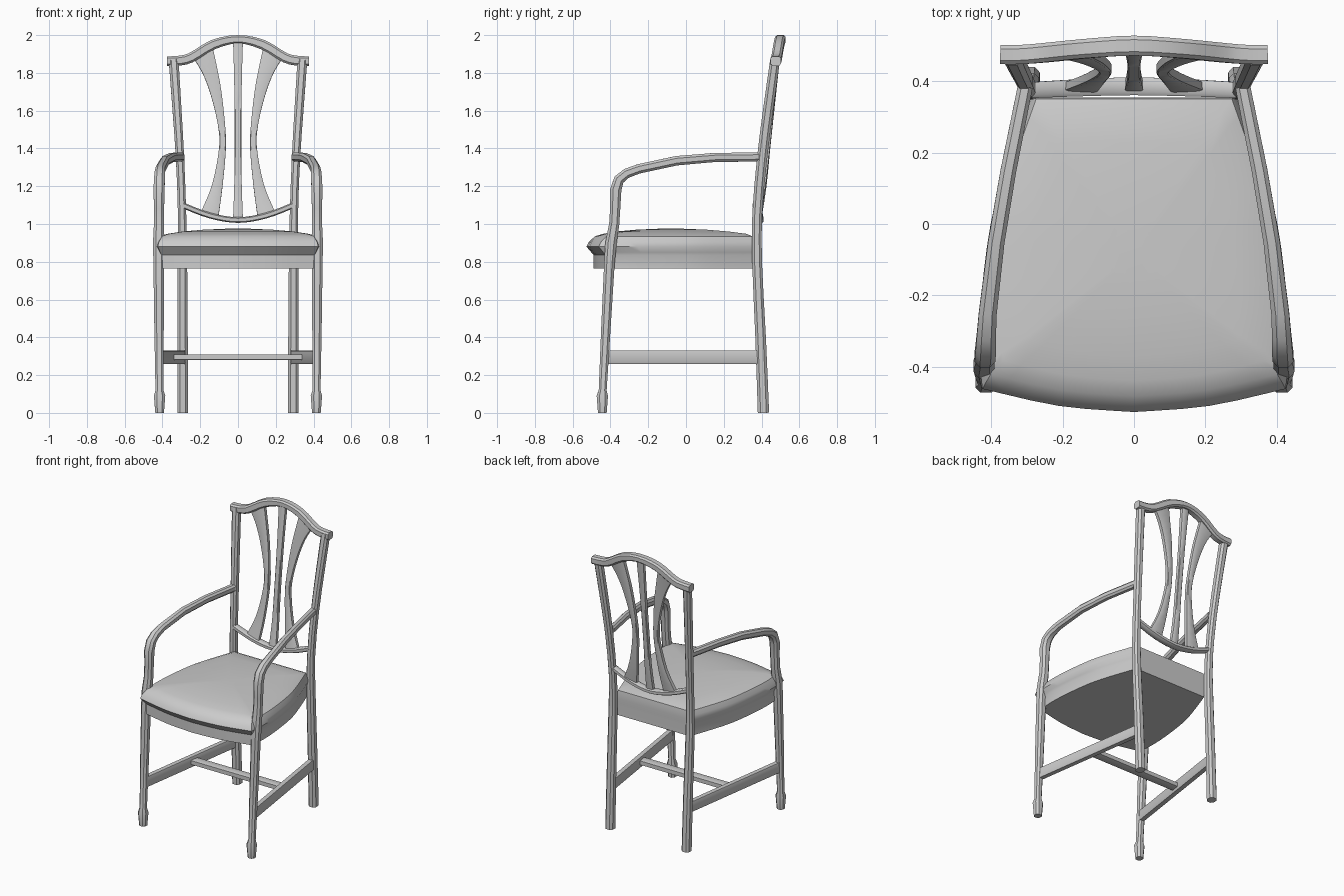
import bpy, bmesh, math
from mathutils import Vector


def finish(name, bm, mirror=False):
    bmesh.ops.recalc_face_normals(bm, faces=bm.faces[:])
    me = bpy.data.meshes.new(name)
    bm.to_mesh(me)
    bm.free()
    me.shade_smooth()
    me.set_sharp_from_angle(angle=math.radians(35))
    ob = bpy.data.objects.new(name, me)
    bpy.context.collection.objects.link(ob)
    if mirror:
        ob.modifiers.new("mirror", 'MIRROR').use_axis[0] = True
    return ob


def smooth_path(pts, n):
    """Catmull-Rom resampling of tuples, n steps per segment."""
    out = []
    for i in range(len(pts) - 1):
        a, b, c, d = (pts[max(i - 1, 0)], pts[i], pts[i + 1], pts[min(i + 2, len(pts) - 1)])
        for k in range(n):
            t = k / n
            out.append(tuple(q + 0.5 * t * (r - p + t * (2 * p - 5 * q + 4 * r - s
                       + t * (3 * (q - r) + s - p))) for p, q, r, s in zip(a, b, c, d)))
    return out + [pts[-1]]


def sweep(name, pts, ref, n=1, chamfer=0.5, mirror=False):
    """Chamfered bar along (x, y, z, half size along ref, other half size)."""
    if n > 1:
        pts = smooth_path(pts, n)
    c = 1 - chamfer
    sec = [(1, -c), (1, c), (c, 1), (-c, 1), (-1, c), (-1, -c), (-c, -1), (c, -1)]
    bm = bmesh.new()
    ref, rings = Vector(ref), []
    for i, p in enumerate(pts):
        t = Vector(pts[min(i + 1, len(pts) - 1)][:3]) - Vector(pts[max(i - 1, 0)][:3])
        t.normalize()
        s = (ref - t * ref.dot(t)).normalized()
        u = t.cross(s)
        rings.append([bm.verts.new(Vector(p[:3]) + s * (a * p[3]) + u * (b * p[4])) for a, b in sec])
    for r, q in zip(rings, rings[1:]):
        for k in range(8):
            bm.faces.new((r[k], r[(k + 1) % 8], q[(k + 1) % 8], q[k]))
    bm.faces.new(rings[0])
    bm.faces.new(rings[-1])
    return finish(name, bm, mirror)


X, Y, Z = (1, 0, 0), (0, 1, 0), (0, 0, 1)

# front legs rising into the arms
sweep("front_leg_and_arm", [
    (.415, -.443, 0, .023, .023), (.415, -.443, .09, .030, .030),
    (.416, -.441, .12, .021, .021), (.418, -.424, .45, .025, .025),
    (.420, -.405, .80, .028, .028), (.420, -.397, .90, .030, .030),
    (.418, -.380, 1.00, .027, .027), (.418, -.375, 1.08, .027, .027),
    (.418, -.372, 1.18, .029, .030), (.416, -.355, 1.235, .029, .028),
    (.414, -.315, 1.268, .027, .026), (.410, -.25, 1.292, .025, .025),
    (.386, -.05, 1.335, .023, .025), (.352, .15, 1.352, .022, .024),
    (.305, .385, 1.355, .021, .024)], X, mirror=True)

# back legs, raked and splayed towards the top
sweep("back_leg", [
    (.292, .410, 0, .028, .030), (.293, .395, .40, .027, .028),
    (.295, .377, .78, .026, .026), (.296, .377, 1.05, .022, .026),
    (.307, .403, 1.35, .022, .027), (.324, .437, 1.62, .024, .027),
    (.341, .472, 1.87, .026, .026)], X, n=2, mirror=True)

# crest rail: flat ends, arched centre, bowed backwards
half = [(.375, .475, 1.862, .027, .026), (.32, .475, 1.864, .027, .026),
        (.25, .480, 1.880, .027, .026), (.13, .492, 1.950, .027, .026)]
flip = lambda ps: [(-p[0],) + p[1:] for p in ps]
sweep("top_rail", flip(half) + [(0, .500, 1.978, .028, .022)] + half[::-1], Y, n=3, chamfer=.4)

# sagging lower rail of the back
half = [(.295, .375, 1.100, .022, .015), (.15, .382, 1.045, .024, .015)]
sweep("lower_back_rail", flip(half) + [(0, .386, 1.021, .025, .015)] + half[::-1], Y, n=4, chamfer=.4)

# splats
sweep("outer_splat", [
    (.150, .383, 1.05, .048, .014), (.110, .408, 1.20, .028, .014),
    (.082, .431, 1.40, .018, .014), (.088, .445, 1.53, .019, .014),
    (.118, .462, 1.70, .030, .014), (.152, .474, 1.82, .042, .014),
    (.190, .485, 1.915, .060, .014)], X, n=3, chamfer=.2, mirror=True)
sweep("centre_splat", [
    (0, .386, 1.03, .026, .014), (0, .412, 1.20, .020, .014),
    (0, .432, 1.40, .018, .014), (0, .464, 1.70, .019, .014),
    (0, .494, 1.97, .026, .014)], X, n=3, chamfer=.2)

# stretchers
sweep("side_stretcher", [(.413, -.425, .295, .017, .035), (.293, .395, .295, .017, .035)],
      X, chamfer=.1, mirror=True)
sweep("cross_stretcher", [(-.347, 0, .295, .030, .015), (.347, 0, .295, .030, .015)], Y, chamfer=.1)

# padded seat: rings of one tapered outline, each scaled about its own centre
side = smooth_path([(.29, .355), (.362, .15), (.402, 0), (.428, -.2), (.435, -.35), (.425, -.462)], 3)
front = smooth_path([(.425, -.462), (.21, -.51), (0, -.527)], 3)[1:]
right = side + front
outline = right + [(-x, y) for x, y in right[-2::-1]]
levels = [(.765, .955, .33), (.835, .955, .33), (.85, .97, .33), (.88, 1, .33), (.905, .985, .33),
          (.935, .945, .28), (.948, .86, .1), (.960, .68, -.04), (.970, .42, -.07), (.975, .15, -.08)]
bm = bmesh.new()
rings = [[bm.verts.new((x * s, cy + (y - cy) * s, z)) for x, y in outline] for z, s, cy in levels]
n = len(outline)
for r, q in zip(rings, rings[1:]):
    for k in range(n):
        bm.faces.new((r[k], r[(k + 1) % n], q[(k + 1) % n], q[k]))
bm.faces.new(rings[0])
bm.faces.new(rings[-1])
finish("seat", bm)
